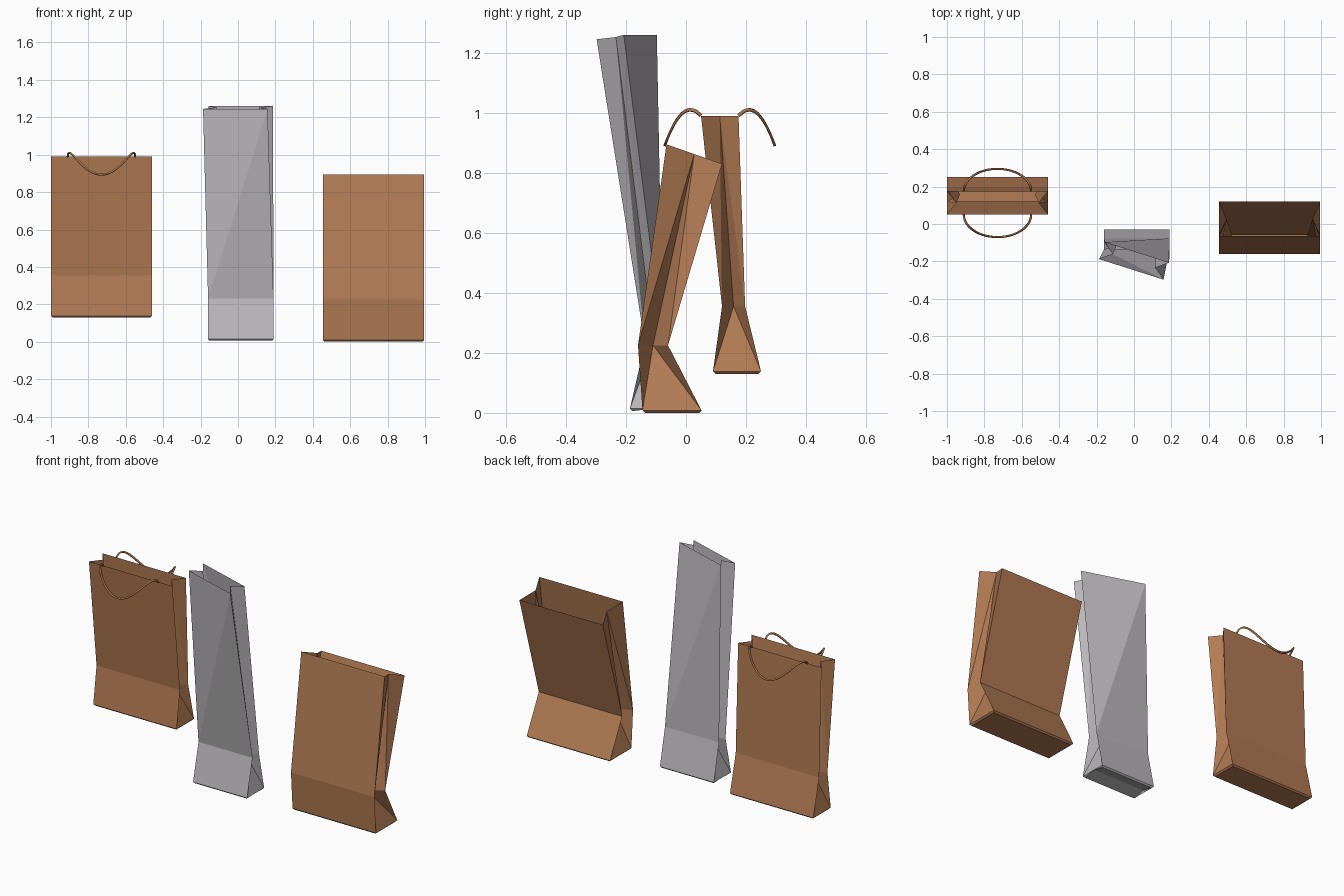
import bpy, bmesh, math
from mathutils import Matrix, Vector

cube = bpy.data.objects.get("Cube")
if cube:
    bpy.data.objects.remove(cube)


def material(name, rgb):
    m = bpy.data.materials.new(name)
    m.use_nodes = True
    m.diffuse_color = (*rgb, 1)
    bsdf = next(n for n in m.node_tree.nodes if n.type == 'BSDF_PRINCIPLED')
    bsdf.inputs["Base Color"].default_value = (*rgb, 1)
    bsdf.inputs["Roughness"].default_value = 0.8
    return m


kraft = material("kraft brown", (0.45, 0.2, 0.09))
grey = material("paper grey", (0.5, 0.48, 0.5))


def ring(bm, cx, hw, front, back, inset=0, yaw=0, mid_lift=0):
    """Six points: front edge, side fold, back edge, side fold."""
    (yf, zf), (yb, zb) = front, back
    ym, zm = (yf + yb) / 2, (zf + zb) / 2
    turn = Matrix.Rotation(math.radians(yaw), 3, 'Z')
    pts = [(-hw, yf, zf), (hw, yf, zf), (hw - inset, ym, zm + mid_lift),
           (hw, yb, zb), (-hw, yb, zb), (inset - hw, ym, zm + mid_lift)]
    centre = Vector((cx, ym, 0))
    return [bm.verts.new(turn @ Vector((x, y - ym, z)) + centre) for x, y, z in pts]


def bag(name, mat, rings, floor_fold=0):
    bm = bmesh.new()
    # small rounded edge around the floor
    cx, hw, (yf, zf), (yb, zb) = rings[0][:4]
    e = 0.008
    floor = ring(bm, cx, hw - e, (yf + e, zf - e), (yb - e, zb - e), mid_lift=floor_fold)
    loops = [floor] + [ring(bm, *r) for r in rings]
    a, b, c, d, g, h = floor
    bm.faces.new((h, c, b, a))
    bm.faces.new((g, d, c, h))
    # folded paper walls, creased towards the side folds
    for low, up in zip(loops, loops[1:]):
        for i in range(6):
            j = (i + 1) % 6
            if i in (2, 5):
                tris = (low[i], low[j], up[i]), (low[j], up[j], up[i])
            else:
                tris = (low[i], low[j], up[j]), (low[i], up[j], up[i])
            for t in tris:
                bm.faces.new(t)
    me = bpy.data.meshes.new(name)
    bm.to_mesh(me)
    bm.free()
    me.materials.append(mat)
    ob = bpy.data.objects.new(name, me)
    bpy.context.collection.objects.link(ob)


# Bags, each listed as floor, crease and mouth
bag("handled_bag", kraft, [
    (-0.73, 0.27, (0.09, 0.138), (0.25, 0.138)),
    (-0.73, 0.27, (0.12, 0.355), (0.197, 0.355), 0.07),
    (-0.73, 0.27, (0.05, 0.99), (0.175, 0.99), 0.05)])

bag("tall_grey_bag", grey, [
    (0.015, 0.175, (-0.187, 0.014), (-0.03, 0.014)),
    (0.015, 0.175, (-0.137, 0.23), (-0.077, 0.23), 0.07),
    (0, 0.181, (-0.245, 1.245), (-0.15, 1.26), 0.062, -17.7)], floor_fold=0.018)

bag("plain_bag", kraft, [
    (0.725, 0.27, (-0.145, 0.008), (0.052, 0.008)),
    (0.725, 0.27, (-0.16, 0.225), (-0.06, 0.225), 0.083),
    (0.725, 0.27, (-0.065, 0.895), (0.12, 0.83), 0.04)])


# Drooping handles on both sides of the bag mouth
def handle(name, edge_y, side):
    cu = bpy.data.curves.new(name, 'CURVE')
    cu.dimensions = '3D'
    cu.bevel_depth = 0.006
    cu.bevel_resolution = 0
    cu.use_fill_caps = True
    n = 28
    sp = cu.splines.new('POLY')
    sp.points.add(n)
    for i, p in enumerate(sp.points):
        t = math.pi * i / n
        u = math.sin(t)
        p.co = (-0.73 - 0.18 * math.cos(t), edge_y + side * 0.12 * u,
                0.99 + 0.138 * u - 0.235 * u * u, 1)
    cu.materials.append(kraft)
    bpy.context.collection.objects.link(bpy.data.objects.new(name, cu))


handle("front_handle", 0.05, -1)
handle("back_handle", 0.175, 1)
